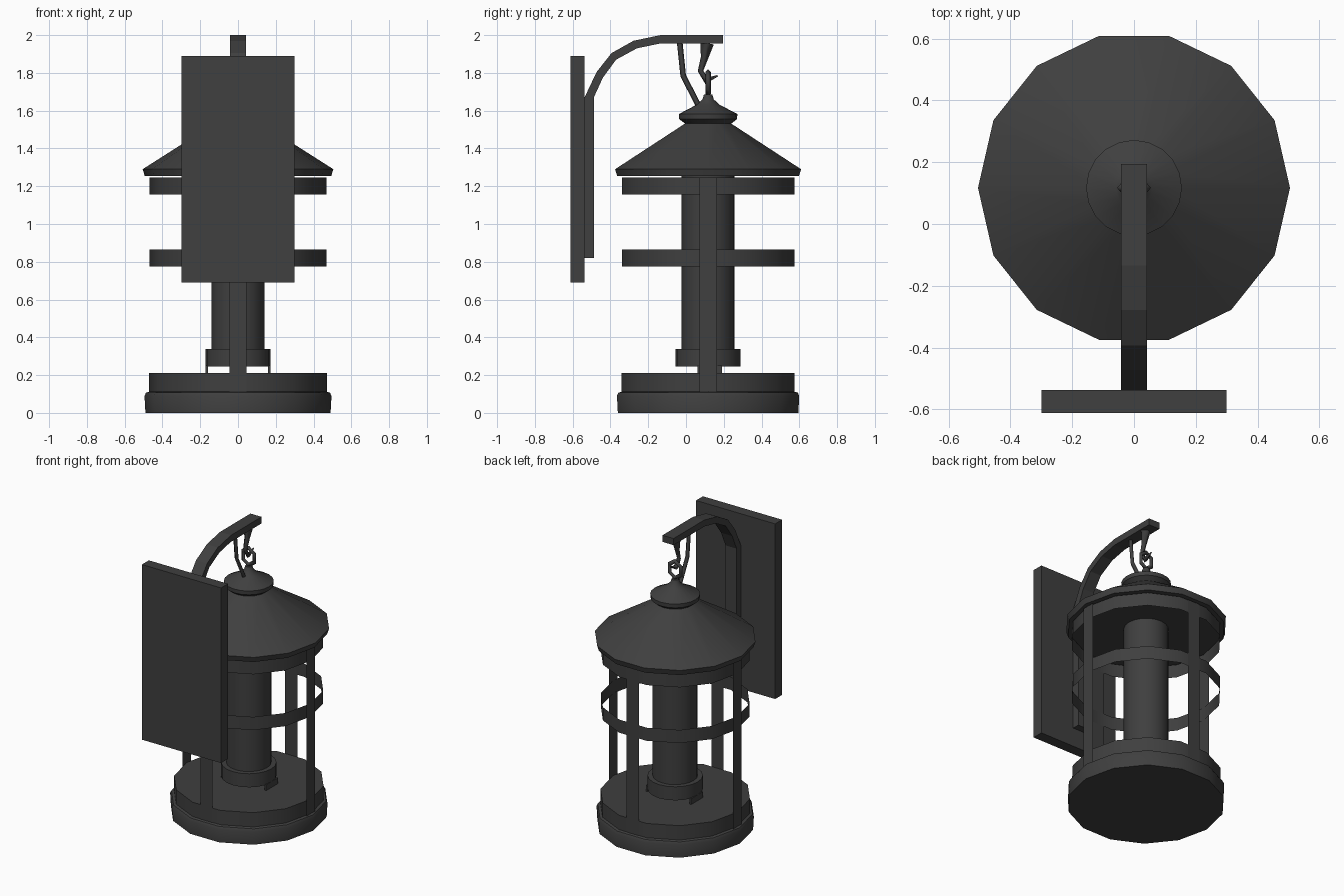
import bpy, bmesh
from math import sin, cos, pi, radians
from mathutils import Matrix

if "Cube" in bpy.data.objects:
    bpy.data.objects.remove(bpy.data.objects["Cube"])

AXIS_Y = 0.117   # the lantern hangs on this vertical axis

iron = bpy.data.materials.new("dark_iron")
iron.use_nodes = True
iron.diffuse_color = (0.05, 0.05, 0.05, 1)
iron.node_tree.nodes["Principled BSDF"].inputs["Base Color"].default_value = (0.05, 0.05, 0.05, 1)


def add_object(name, data, smooth=False):
    obj = bpy.data.objects.new(name, data)
    bpy.context.collection.objects.link(obj)
    data.materials.append(iron)
    if smooth:
        bpy.ops.object.select_all(action="DESELECT")
        obj.select_set(True)
        bpy.context.view_layer.objects.active = obj
        bpy.ops.object.shade_smooth_by_angle(angle=radians(30))
    return obj


def finish(name, bm, smooth=False):
    mesh = bpy.data.meshes.new(name)
    bm.to_mesh(mesh)
    bm.free()
    return add_object(name, mesh, smooth)


def lathe(name, profile, sides=14, caps=True):
    """Revolve (radius, height) pairs about the lantern axis."""
    bm = bmesh.new()
    rings = []
    for r, z in profile:
        angles = [2 * pi * i / sides for i in range(sides)]
        rings.append([bm.verts.new((r * cos(a), AXIS_Y + r * sin(a), z)) for a in angles])
    for low, high in zip(rings, rings[1:]):
        for i in range(sides):
            j = (i + 1) % sides
            bm.faces.new((low[i], low[j], high[j], high[i]))
    if caps:
        bm.faces.new(rings[0][::-1])
        bm.faces.new(rings[-1])
    return finish(name, bm, True)


def box(name, x, y, z):
    """Box from (min, max) pairs."""
    bm = bmesh.new()
    size = [b - a for a, b in (x, y, z)]
    mid = [(a + b) / 2 for a, b in (x, y, z)]
    bmesh.ops.create_cube(bm, size=1, matrix=Matrix.Translation(mid) @ Matrix.Diagonal((*size, 1)))
    return finish(name, bm)


def rod(name, points, radii, cyclic=False):
    """Square-section bent rod along a path."""
    curve = bpy.data.curves.new(name, "CURVE")
    curve.dimensions = "3D"
    curve.bevel_depth = 1
    curve.bevel_resolution = 0
    curve.use_fill_caps = True
    spline = curve.splines.new("POLY")
    spline.points.add(len(points) - 1)
    for p, co, r in zip(spline.points, points, radii):
        p.co = (*co, 1)
        p.radius = r
    spline.use_cyclic_u = cyclic
    return add_object(name, curve)


# Wall plate and bracket arm
box("wall_plate", (-0.3, 0.3), (-0.612, -0.537), (0.69, 1.89))

outer = [(-0.537, 0.82), (-0.537, 1.67), (-0.473, 1.805), (-0.394, 1.905),
         (-0.278, 1.97), (-0.135, 2.0), (0.195, 2.0)]
inner = [(-0.488, 0.82), (-0.488, 1.67), (-0.44, 1.775), (-0.37, 1.87),
         (-0.26, 1.93), (-0.14, 1.955), (0.195, 1.955)]
bm = bmesh.new()
rows = [[bm.verts.new((x, y, z)) for x, (y, z) in ((-0.042, o), (0.042, o), (0.042, i), (-0.042, i))]
        for o, i in zip(outer, inner)]
for a, b in zip(rows, rows[1:]):
    for k in range(4):
        n = (k + 1) % 4
        bm.faces.new((a[k], a[n], b[n], b[k]))
bm.faces.new(rows[0])
bm.faces.new(rows[-1])
bmesh.ops.recalc_face_normals(bm, faces=bm.faces)
finish("bracket_arm", bm)

# Base, roof and collar
lathe("base", [(0.49, 0), (0.495, 0.09), (0.487, 0.107), (0.47, 0.112), (0.47, 0.21)])
lathe("roof", [(0.493, 1.253), (0.505, 1.29), (0.12, 1.535)])
lathe("roof_collar", [(0.12, 1.53), (0.153, 1.555), (0.155, 1.582), (0.06, 1.632),
                      (0.03, 1.66), (0.022, 1.685)], 20)

# Thin cage bands
for name, low, high in (("middle_band", 0.775, 0.865), ("upper_band", 1.157, 1.247)):
    lathe(name, [(0.468, low), (0.468, high)], caps=False)

# Flat cage straps on four sides
for i, side in enumerate(("left", "back", "right", "front")):
    r = 0.47 if i % 2 == 0 else 0.46
    turn = Matrix.Translation((0, AXIS_Y, 0)) @ Matrix.Rotation(i * pi / 2, 4, "Z")
    bm = bmesh.new()
    corners = [(r, -0.046, 0.11), (r, 0.046, 0.11), (r, 0.046, 1.247), (r, -0.046, 1.247)]
    bm.faces.new([bm.verts.new(c) for c in corners])
    bm.transform(turn)
    finish(side + "_cage_strap", bm)

# Candle tube, holder cup and its feet
lathe("candle_tube", [(0.14, 0.25), (0.14, 1.254)], 20)
lathe("candle_holder", [(0.172, 0.245), (0.172, 0.338)], 20)
for side, s in (("left", 1), ("right", -1)):
    box(side + "_holder_foot", sorted((s * 0.16, s * 0.172)), (0.06, 0.19), (0.205, 0.25))

# Hook, link and stay that hang the lantern
rod("hanging_hook", [(0, 0.112, 1.957), (0, 0.098, 1.88), (0, 0.077, 1.81), (0, 0.108, 1.758),
                     (0, 0.168, 1.785)], (0.036, 0.02, 0.015, 0.018, 0.004))
link = [(0.048 * sin(a), AXIS_Y, 1.747 + 0.058 * cos(a)) for a in (2 * pi * i / 6 for i in range(6))]
rod("hanging_link", link, [0.015] * 6, True)
rod("arm_stay", [(0, -0.033, 1.96), (0, -0.015, 1.785), (0, 0.07, 1.62)], [0.015] * 3)
